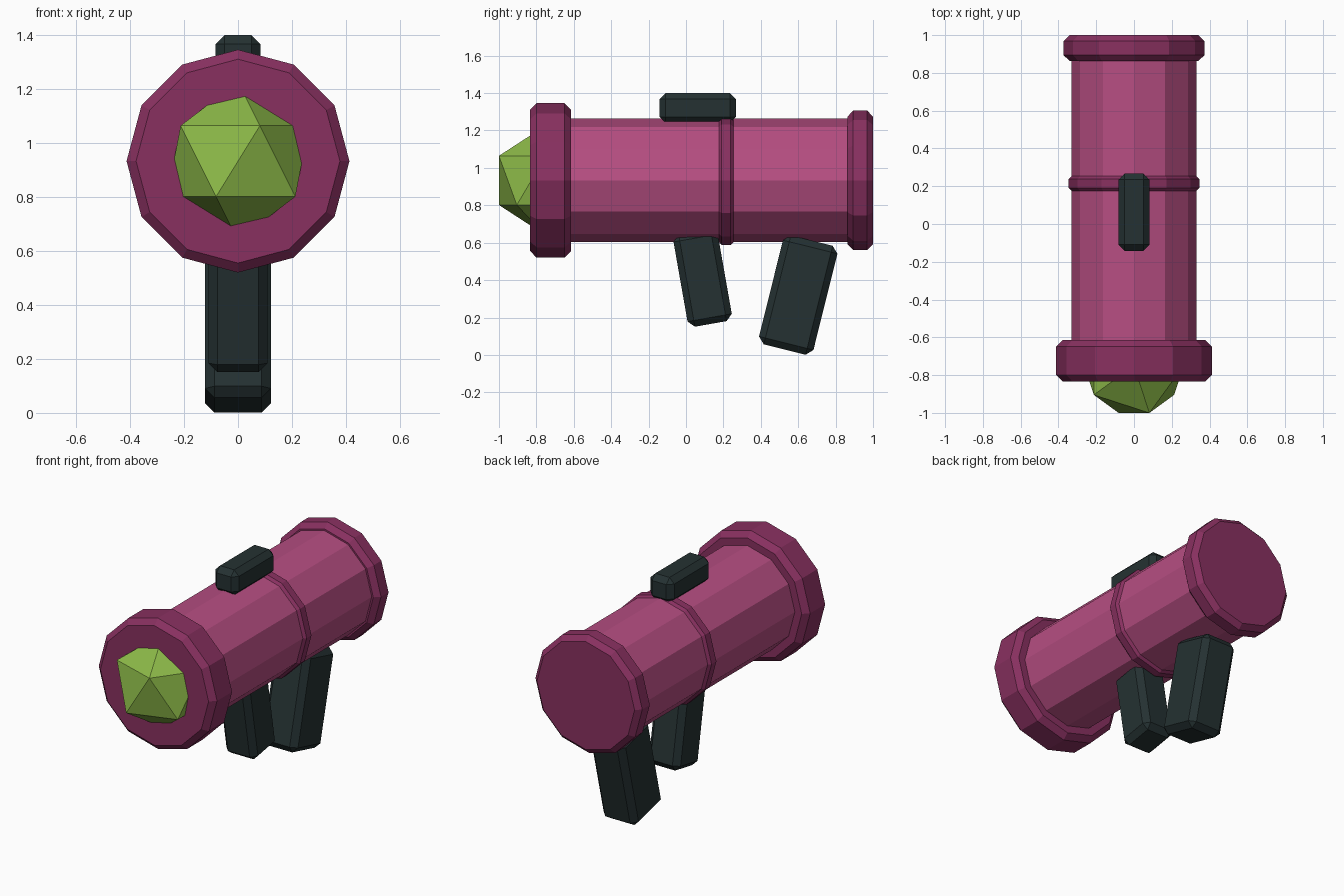
import bpy
import bmesh
from math import radians
from mathutils import Matrix

default = bpy.data.objects.get("Cube")
if default:
    bpy.data.objects.remove(default, do_unlink=True)

AXIS_Z = 0.933  # height of the barrel axis


def material(name, rgb):
    mat = bpy.data.materials.new(name)
    mat.use_nodes = True
    mat.diffuse_color = (*rgb, 1)
    mat.node_tree.nodes["Principled BSDF"].inputs["Base Color"].default_value = (*rgb, 1)
    return mat


pink = material("pink", (0.468, 0.076, 0.223))
plum = material("plum", (0.25, 0.03, 0.118))
green = material("green", (0.262, 0.485, 0.065))
charcoal = material("charcoal", (0.018, 0.031, 0.032))


def finish(name, bm, mat, location, tilt=0):
    mesh = bpy.data.meshes.new(name)
    bm.to_mesh(mesh)
    bm.free()
    mesh.materials.append(mat)
    obj = bpy.data.objects.new(name, mesh)
    obj.location = location
    obj.rotation_euler.x = radians(tilt)
    bpy.context.collection.objects.link(obj)
    return obj


def chamfer(bm, edges, width):
    bmesh.ops.bevel(bm, geom=edges, offset=width, offset_type='OFFSET',
                    segments=1, profile=0.5, affect='EDGES')


def cylinder(name, y0, y1, radius, mat, bevel=0):
    """Twelve-sided cylinder along y with chamfered rims."""
    bm = bmesh.new()
    bmesh.ops.create_cone(bm, cap_ends=True, segments=12, radius1=radius,
                          radius2=radius, depth=y1 - y0,
                          matrix=Matrix.Rotation(radians(90), 4, 'X'))
    if bevel:
        caps = [f for f in bm.faces if len(f.verts) == 12]
        chamfer(bm, [e for f in caps for e in f.edges], bevel)
    return finish(name, bm, mat, (0, (y0 + y1) / 2, AXIS_Z))


def block(name, size, location, bevel, tilt=0):
    """Box with every edge chamfered, tilted about x."""
    bm = bmesh.new()
    bmesh.ops.create_cube(bm, size=1, matrix=Matrix.Diagonal((*size, 1)))
    chamfer(bm, bm.edges[:], bevel)
    return finish(name, bm, charcoal, location, tilt)


# Barrel and its rings
cylinder("barrel", -0.75, 0.95, 0.33, pink)
cylinder("muzzle_ring", -0.833, -0.615, 0.413, plum, 0.034)
cylinder("middle_ring", 0.175, 0.255, 0.346, plum, 0.016)
cylinder("rear_ring", 0.863, 1.0, 0.373, plum, 0.031)

# Faceted gem set in the muzzle
gem = bmesh.new()
bmesh.ops.create_icosphere(gem, subdivisions=1, radius=0.294)
finish("gem", gem, green, (0, -0.75, AXIS_Z))

# Sight and grips
block("sight", (0.165, 0.41, 0.16), (0, 0.063, 1.32), 0.033)
block("front_grip", (0.22, 0.24, 0.5), (0, 0.089, 0.412), 0.034, 10)
block("rear_grip", (0.244, 0.3, 0.6), (0, 0.6, 0.32), 0.035, -14)
